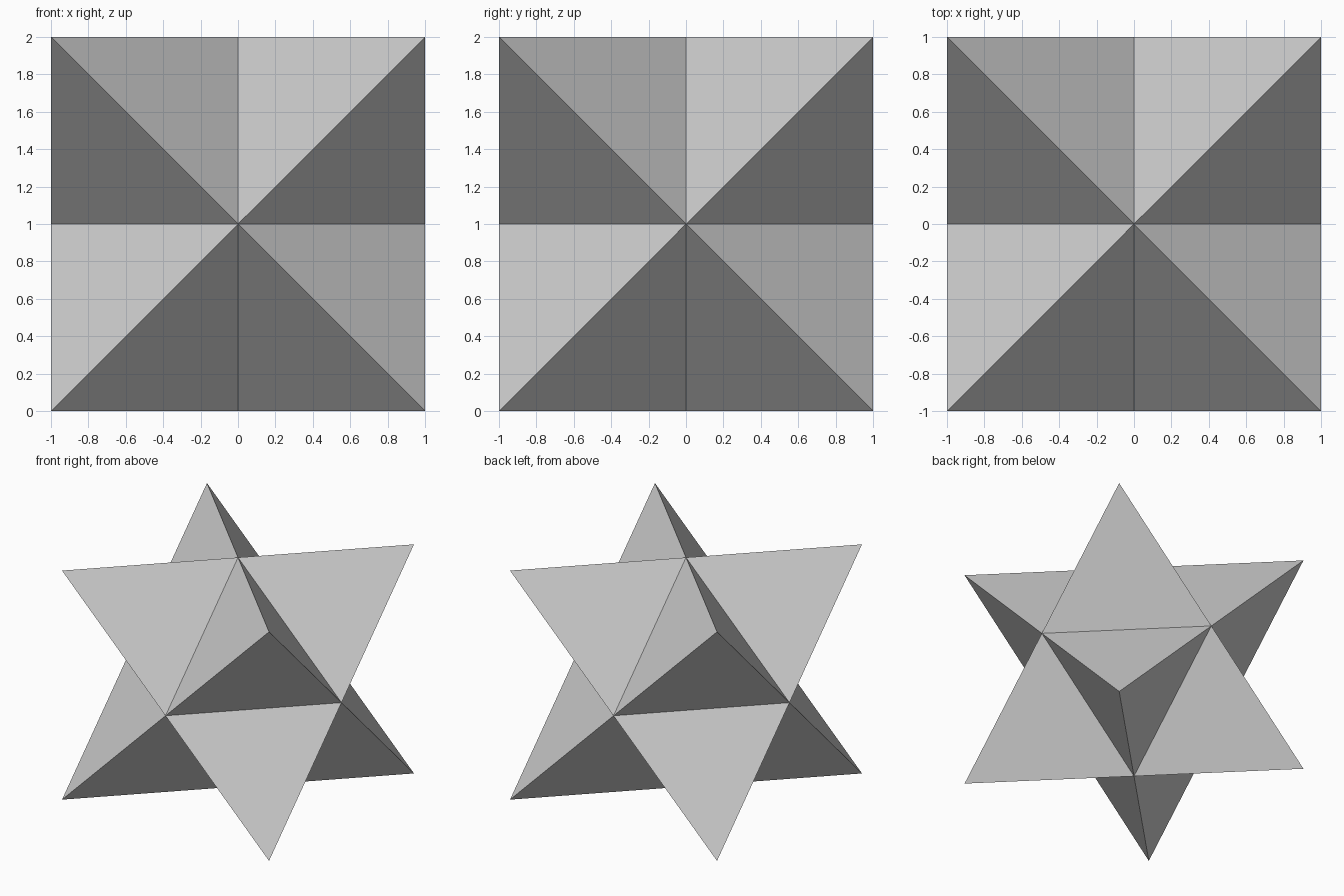
import bpy
import bmesh
from math import copysign
from mathutils import Matrix, Vector

if "Cube" in bpy.data.objects:
    bpy.data.objects.remove(bpy.data.objects["Cube"])

bm = bmesh.new()

# Octahedral core: one vertex at the centre of each side of the bounding cube
for axis in range(3):
    for sign in (-1, 1):
        co = Vector((0, 0, 0))
        co[axis] = sign
        bm.verts.new(co)
bmesh.ops.convex_hull(bm, input=bm.verts[:])
bmesh.ops.recalc_face_normals(bm, faces=bm.faces[:])

# Eight spikes: raise every core face to a point at a cube corner
spikes = bmesh.ops.poke(bm, faces=bm.faces[:])
for tip in spikes["verts"]:
    tip.co = Vector([copysign(1, c) for c in tip.co])
bmesh.ops.recalc_face_normals(bm, faces=bm.faces[:])

# Stand the star on the ground plane
bmesh.ops.transform(bm, matrix=Matrix.Translation((0, 0, 1)), verts=bm.verts[:])

mesh = bpy.data.meshes.new("eight_pointed_star")
bm.to_mesh(mesh)
bm.free()
star = bpy.data.objects.new("eight_pointed_star", mesh)
bpy.context.collection.objects.link(star)
